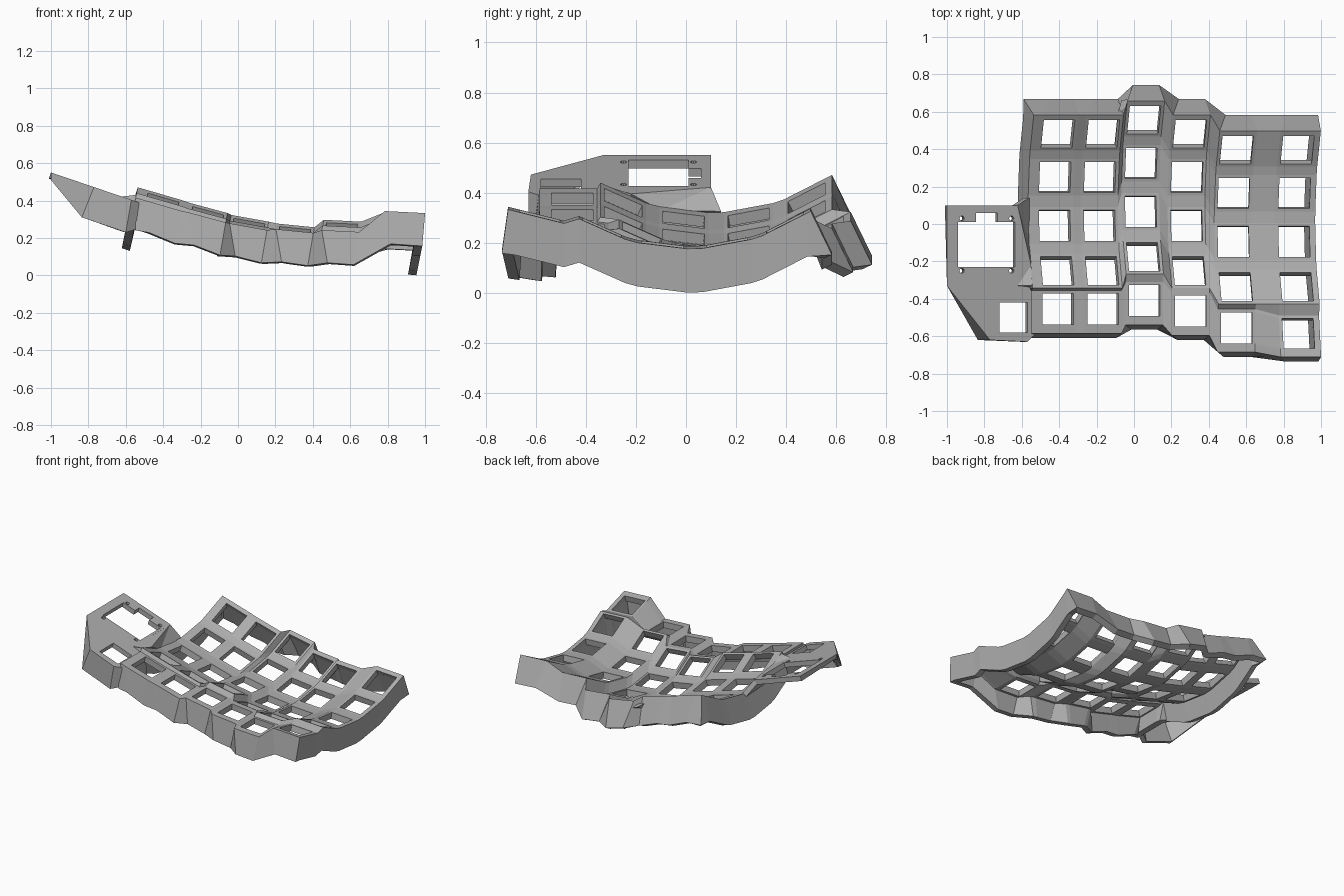
import bpy, bmesh, math
from mathutils import Vector

if "Cube" in bpy.data.objects:
    bpy.data.objects.remove(bpy.data.objects["Cube"])

grey = bpy.data.materials.new("plain_grey")
grey.use_nodes = True
COLOUR = (0.42, 0.42, 0.42, 1)
grey.diffuse_color = COLOUR
grey.node_tree.nodes["Principled BSDF"].inputs["Base Color"].default_value = COLOUR

# Key columns: centre x, arc centre y, base z, sideways slope, front key y, rise and tilt
COLUMNS = [
    (-0.425, 0.095, 0.285, -0.29, -0.455, 0.09, 0),
    (-0.185, 0.095, 0.215, -0.27, -0.455, 0.095, 0),
    (0.035, 0.170, 0.160, -0.18, -0.41, 0.10, 0),
    (0.28, 0.095, 0.122, -0.10, -0.465, 0.115, 0),
    (0.53, 0.010, 0.147, -0.05, -0.555, 0.09, 0),
    (0.855, 0.010, 0.187, -0.05, -0.585, 0.12, -14),
]
ROW_TILTS = (27, 10.5, -7, -24)
RADIUS = 0.85
HALF, HOLE = 0.1, 0.083
LEAN = 0.2


def plate_point(col, dx, row, dy):
    """Point on the curved key plate, in one key's own offsets."""
    x, y, z, slope, front_y, rise, tilt = COLUMNS[col]
    if row < len(ROW_TILTS):
        a = math.radians(ROW_TILTS[row])
        y += RADIUS * math.sin(a)
        rise = RADIUS * (1 - math.cos(a))
    else:
        a = math.radians(tilt)
        y = front_y
    rise += dy * math.sin(a)
    return Vector((x + dx + LEAN * rise, y + dy * math.cos(a), z + rise + slope * dx))


def finish(name, bm, thickness):
    """Turn a sheet into a grey shell of some thickness."""
    bmesh.ops.recalc_face_normals(bm, faces=bm.faces)
    bm.normal_update()
    if sum(f.normal.z * f.calc_area() for f in bm.faces) < 0:
        bmesh.ops.reverse_faces(bm, faces=bm.faces)
    mesh = bpy.data.meshes.new(name)
    bm.to_mesh(mesh)
    bm.free()
    mesh.materials.append(grey)
    ob = bpy.data.objects.new(name, mesh)
    bpy.context.collection.objects.link(ob)
    mod = ob.modifiers.new("thickness", 'SOLIDIFY')
    mod.thickness = thickness
    mod.offset = -1


# Curved key plate: grid of key frames with open middles, webs and an outer rim
steps = (-HALF, -HOLE, HOLE, HALF)
across = [(0, -0.14)] + [(c, s) for c in range(6) for s in steps] + [(5, 0.115)]
along = [(0, 0.115)] + [(r, -s) for r in range(5) for s in steps] + [(4, -0.13)]
last_i, last_j = len(across) - 1, len(along) - 1

bm = bmesh.new()
grid = [[bm.verts.new(plate_point(c, dx, r, dy)) for r, dy in along] for c, dx in across]
for i in range(last_i):
    for j in range(last_j):
        if i % 4 == 2 and j % 4 == 2:
            continue
        bm.faces.new((grid[i][j], grid[i][j + 1], grid[i + 1][j + 1], grid[i + 1][j]))

# Skirt wall hanging from the rim
ring = [(i, 0) for i in range(last_i)] + [(last_i, j) for j in range(last_j)]
ring += [(i, last_j) for i in range(last_i, 0, -1)] + [(0, j) for j in range(last_j, 0, -1)]
lower = []
for i, j in ring:
    drop = Vector((-0.3 * across[i][1], 0, -0.175))
    if i == 0:
        drop.x = -0.055 if along[j][0] < 4 else 0
    elif i == last_i:
        drop.x = -0.015
    if j == 0:
        drop.y = 0.085
    elif j == last_j:
        drop.y = -0.025
    lower.append(bm.verts.new(grid[i][j].co + drop))
for k in range(len(ring)):
    n = (k + 1) % len(ring)
    a, b = (grid[i][j] for i, j in (ring[k], ring[n]))
    bm.faces.new((a, b, lower[n], lower[k]))
finish("key_plate", bm, 0.045)


# Sloping controller mount with thumb key, beside the plate
bm = bmesh.new()


def mount_loop(points):
    """Closed loop of edges lying on the mount's sloping top."""
    vs = [bm.verts.new((x, y, 0.55 - 0.34 * (x + 1))) for x, y in points]
    edges = [bm.edges.new((vs[k - 1], vs[k])) for k in range(len(vs))]
    return vs, edges


top, edges = mount_loop([(-1, 0.1), (-1, -0.33), (-0.77, -0.62), (-0.57, -0.63),
                         (-0.53, -0.59), (-0.53, -0.33), (-0.62, -0.33), (-0.62, 0.1)])

# Controller window with connector notch, and the thumb key opening
edges += mount_loop([(-0.94, -0.23), (-0.636, -0.23), (-0.636, 0.01), (-0.73, 0.01),
                     (-0.73, 0.06), (-0.845, 0.06), (-0.845, 0.01), (-0.94, 0.01)])[1]
edges += mount_loop([(-0.72, -0.58), (-0.57, -0.58), (-0.57, -0.42), (-0.72, -0.42)])[1]

# Screw holes
for x in (-0.92, -0.655):
    for y in (0.03, -0.25):
        turns = [k * math.tau / 10 for k in range(10)]
        edges += mount_loop([(x + 0.013 * math.cos(t), y + 0.013 * math.sin(t))
                             for t in turns])[1]
bmesh.ops.triangle_fill(bm, edges=edges, use_beauty=True, normal=(0.32, 0, 0.95))

# Front and corner walls under the mount
foot = [bm.verts.new(p) for p in ((-1, -0.33, 0.51), (-0.835, -0.62, 0.31),
                                  (-0.6, -0.63, 0.23), (-0.53, -0.59, 0.25))]
for k in range(3):
    bm.faces.new((top[k + 1], foot[k], foot[k + 1], top[k + 2]))
finish("controller_mount", bm, 0.035)

# Sloping web joining the mount to the plate's rim
bm = bmesh.new()
web = [bm.verts.new(p) for p in ((-0.622, 0.1, 0.421), (-0.622, -0.33, 0.421),
                                 (-0.545, -0.33, 0.43), (-0.55, -0.22, 0.395),
                                 (-0.56, -0.1, 0.33), (-0.56, 0.14, 0.325))]
for tri in ((0, 1, 3), (1, 2, 3), (0, 3, 4), (0, 4, 5)):
    bm.faces.new([web[k] for k in tri])
finish("mount_web", bm, 0.035)
